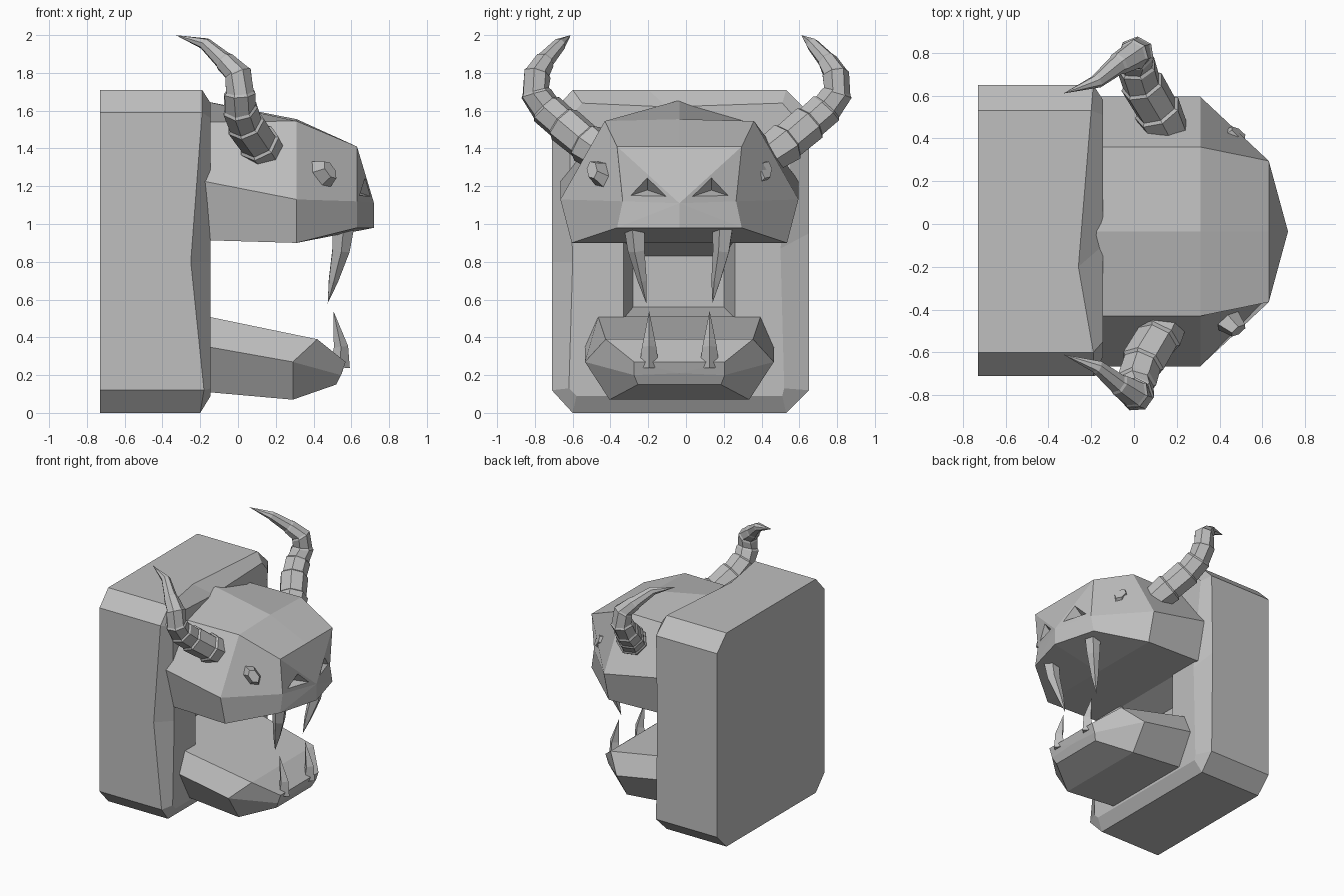
import bpy
import bmesh
from mathutils import Vector, Matrix
from math import cos, sin, pi

if "Cube" in bpy.data.objects:
    bpy.data.objects.remove(bpy.data.objects["Cube"])

MID = -0.035  # centre plane of the head and jaw

stone = bpy.data.materials.new("grey_stone")
stone.use_nodes = True
GREY = (0.52, 0.52, 0.52, 1)
stone.diffuse_color = GREY
stone.node_tree.nodes["Principled BSDF"].inputs["Base Color"].default_value = GREY


def finish(name, bm):
    bmesh.ops.recalc_face_normals(bm, faces=bm.faces)
    mesh = bpy.data.meshes.new(name)
    bm.to_mesh(mesh)
    bm.free()
    mesh.materials.append(stone)
    obj = bpy.data.objects.new(name, mesh)
    bpy.context.collection.objects.link(obj)
    return obj


def loft(name, rings, tip=None):
    """Skin matching rings; close the end with a flat cap or a fan to a tip."""
    bm = bmesh.new()
    loops = [[bm.verts.new(p) for p in ring] for ring in rings]
    n = len(loops[0])
    for a, b in zip(loops, loops[1:]):
        for i in range(n):
            j = (i + 1) % n
            bm.faces.new((a[i], a[j], b[j], b[i]))
    bm.faces.new(loops[0])
    if tip is None:
        bm.faces.new(loops[-1])
    else:
        apex = bm.verts.new(tip)
        for i in range(n):
            bm.faces.new((loops[-1][i], loops[-1][(i + 1) % n], apex))
    return finish(name, bm)


def mirrored(half):
    """Half section running bottom centre to top centre, made into a full ring."""
    left = [(x, MID + d, z) for x, d, z in half]
    right = [(x, MID - d, z) for x, d, z in half[1:-1]]
    return left + right[::-1]


def sweep(name, path, side, centre, sides, step=1.0):
    """Tapered tube along (x, y, z, radius) points, ending in a point."""
    pts = [Vector((x, centre + side * y, z)) for x, y, z, r in path]
    rings = []
    for i in range(len(pts) - 1):
        d = (pts[i + 1] - pts[max(i - 1, 0)]).normalized()
        u = d.cross(Vector((1, 0, 0.3))).normalized()
        v = d.cross(u)
        # A second, narrower ring forms the ridge at each joint
        for k in ((1.0,) if step == 1.0 or i == 0 else (1.0, step)):
            r = path[i][3] * k
            c = pts[i] + d * (0.012 if k < 1 else 0)
            rings.append([c + r * (u * cos(2 * pi * s / sides) + v * sin(2 * pi * s / sides))
                          for s in range(sides)])
    return loft(name, rings, pts[-1])


def cut(obj, cutter):
    cutter.hide_render = True
    mod = obj.modifiers.new("cut", "BOOLEAN")
    mod.operation = "DIFFERENCE"
    mod.solver = "EXACT"
    mod.object = cutter
    bpy.context.view_layer.objects.active = obj
    bpy.ops.object.modifier_apply(modifier=mod.name)
    bpy.data.objects.remove(cutter)


# Wall block: outline (y, z), rough front edge depth, and inset front outline
outline = [(-0.6, 0), (0.53, 0), (0.65, 0.12), (0.65, 0.95), (0.65, 1.59), (0.53, 1.71),
           (-0.2, 1.71), (-0.6, 1.71), (-0.71, 1.59), (-0.71, 0.8), (-0.71, 0.12)]
depth = [-0.2, -0.2, -0.19, -0.2, -0.19, -0.2, -0.26, -0.19, -0.19, -0.25, -0.18]
inset = [(-0.58, 0.09), (0.51, 0.09), (0.52, 0.13), (0.5, 0.87), (0.58, 1.56), (0.51, 1.64),
         (-0.1, 1.62), (-0.55, 1.64), (-0.62, 1.56), (-0.6, 0.8), (-0.62, 0.13)]
block = loft("wall_block", [
    [(-0.73, y, z) for y, z in outline],
    [(x, y, z) for x, (y, z) in zip(depth, outline)],
    [(-0.145, y, z) for y, z in inset]])


# Throat recess
def box_ring(x, y0, y1, z0, z1):
    return [(x, y0, z0), (x, y1, z0), (x, y1, z1), (x, y0, z1)]


cut(block, loft("throat_cutter", [box_ring(-0.36, -0.28, 0.2, 0.56, 0.83),
                                  box_ring(-0.145, -0.33, 0.26, 0.5, 0.92),
                                  box_ring(-0.1, -0.33, 0.26, 0.5, 0.92)]))

# Upper head
head = loft("upper_head", [
    mirrored([(-0.2, 0, 0.915), (-0.2, 0.57, 0.915), (-0.2, 0.63, 1.23),
              (-0.2, 0.395, 1.54), (-0.2, 0, 1.655)]),
    mirrored([(0.31, 0, 0.9), (0.31, 0.57, 0.9), (0.31, 0.63, 1.13),
              (0.31, 0.395, 1.545), (0.31, 0, 1.555)]),
    mirrored([(0.72, 0, 0.98), (0.63, 0.33, 0.98), (0.63, 0.3, 1.12),
              (0.63, 0.33, 1.41), (0.63, 0, 1.41)])],
    tip=(0.72, MID, 1.11))

# Lower jaw
loft("lower_jaw", [
    mirrored([(-0.16, 0, 0.11), (-0.16, 0.37, 0.11), (-0.16, 0.5, 0.35),
              (-0.16, 0.43, 0.51), (-0.16, 0, 0.51)]),
    mirrored([(0.29, 0, 0.07), (0.29, 0.37, 0.07), (0.29, 0.5, 0.27),
              (0.42, 0.39, 0.39), (0.42, 0, 0.39)]),
    mirrored([(0.52, 0, 0.15), (0.52, 0.22, 0.15), (0.545, 0.24, 0.2),
              (0.57, 0.24, 0.27), (0.57, 0, 0.27)])],
    tip=(0.55, MID, 0.21))

horn_path = [(0.16, 0.43, 1.36, 0.1), (0.11, 0.53, 1.43, 0.115), (0.04, 0.65, 1.53, 0.105),
             (0.01, 0.74, 1.61, 0.095), (0.01, 0.795, 1.69, 0.085), (0.0, 0.79, 1.79, 0.075),
             (-0.07, 0.75, 1.86, 0.055), (-0.17, 0.67, 1.95, 0.035), (-0.33, 0.61, 2.0, 0)]
upper_fang = [(0.56, 0.235, 1.01, 0.062), (0.545, 0.225, 0.86, 0.048),
              (0.505, 0.195, 0.7, 0.026), (0.475, 0.175, 0.58, 0)]
lower_fang = [(0.54, 0.16, 0.24, 0.052), (0.545, 0.16, 0.35, 0.038), (0.505, 0.16, 0.54, 0)]
nostril = [(0.7, 0.05, 1.14), (0.64, 0.29, 1.14), (0.66, 0.17, 1.25)]

for side, label in ((1, "left"), (-1, "right")):
    # Nostril hollow
    front = [(x + 0.02, MID + side * d, z) for x, d, z in nostril]
    outer = [(0.85, y, z) for x, y, z in front]
    cut(head, loft("nostril_cutter", [outer, front], tip=(0.6, MID + side * 0.17, 1.18)))

    # Horn and fangs
    sweep(label + "_horn", horn_path, side, 0, 7, 0.88)
    sweep(label + "_upper_fang", upper_fang, side, MID, 5)
    sweep(label + "_lower_fang", lower_fang, side, MID, 4)

    # Eye: a small faceted lozenge set on the cheek
    normal = Vector((0.68, side * 0.65, 0.33)).normalized()
    along = Vector((0.5, side * -0.1, -0.6))
    along = (along - normal * along.dot(normal)).normalized()
    across = normal.cross(along)
    frame = Matrix((across, along, normal)).transposed().to_4x4()
    frame.translation = Vector((0.465, MID + side * 0.44, 1.275))
    bm = bmesh.new()
    bmesh.ops.create_cone(bm, cap_ends=True, segments=6, radius1=1, radius2=0.65, depth=1)
    bmesh.ops.scale(bm, vec=(0.055, 0.085, 0.07), verts=bm.verts)
    bmesh.ops.transform(bm, matrix=frame, verts=bm.verts)
    finish(label + "_eye", bm)
